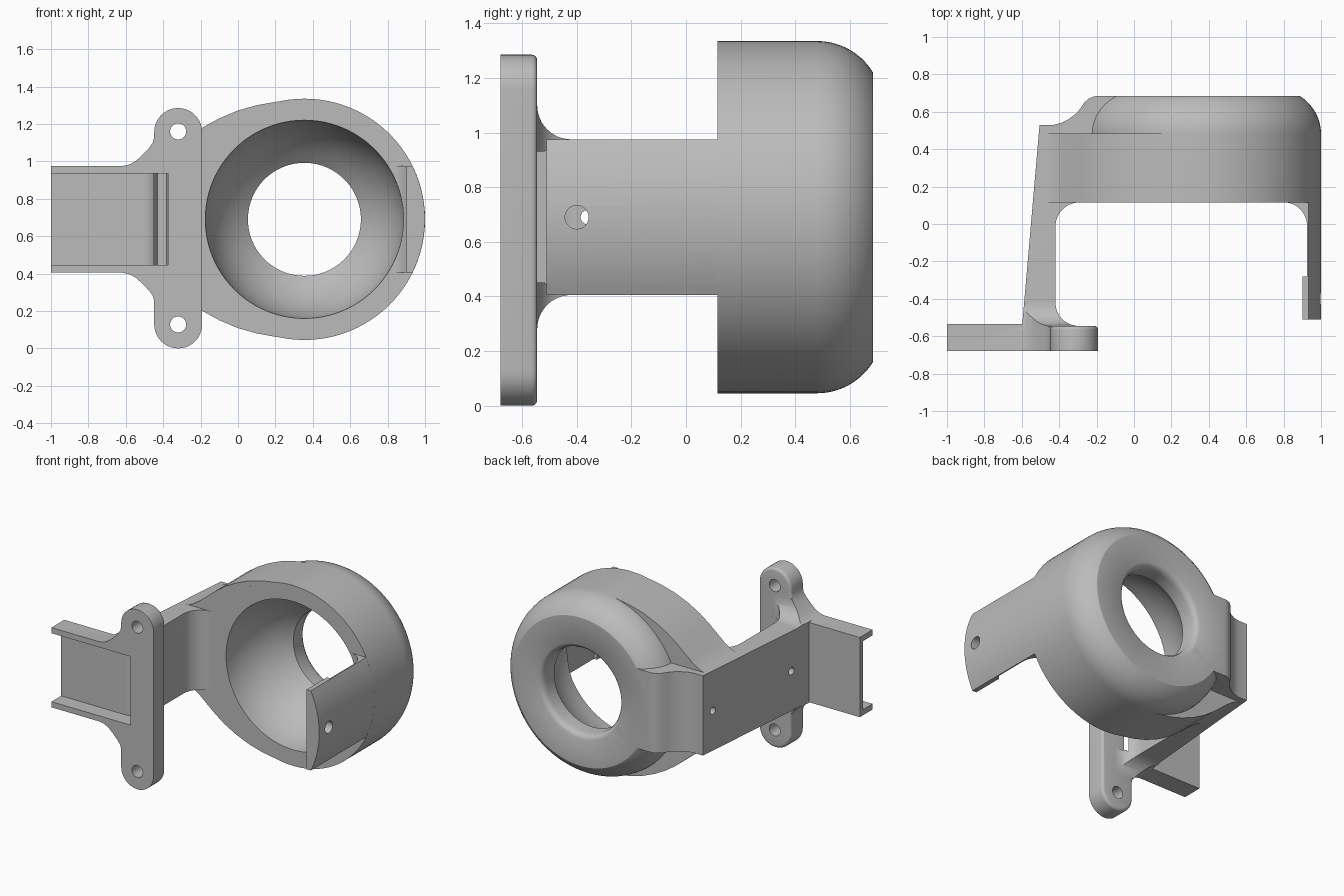
import bpy, bmesh
from math import sin, cos, pi, radians
from mathutils import Vector

cube = bpy.data.objects.get("Cube")
if cube:
    bpy.data.objects.remove(cube, do_unlink=True)

grey = bpy.data.materials.new("plain grey")
grey.use_nodes = True
colour = (0.5, 0.5, 0.5, 1)
grey.diffuse_color = colour
grey.node_tree.nodes["Principled BSDF"].inputs["Base Color"].default_value = colour

CX, CZ = 0.355, 0.69      # ring axis
R, BORE = 0.645, 0.53     # ring radii
HALF = 0.285              # half height of arm and tab
FRONT, BACK = 0.115, 0.685


def make(name, bm):
    bmesh.ops.recalc_face_normals(bm, faces=bm.faces)
    mesh = bpy.data.meshes.new(name)
    bm.to_mesh(mesh)
    bm.free()
    mesh.materials.append(grey)
    ob = bpy.data.objects.new(name, mesh)
    bpy.context.collection.objects.link(ob)
    return ob


def prism(name, pts, axis, lo, hi, bevel=0):
    """Extrude an outline along an axis, optionally rounding its far rim."""
    place = {"x": lambda a, b, t: (t, a, b),
             "y": lambda a, b, t: (a, t, b),
             "z": lambda a, b, t: (a, b, t)}[axis]
    bm = bmesh.new()
    face = bm.faces.new([bm.verts.new(place(a, b, lo)) for a, b in pts])
    out = bmesh.ops.extrude_face_region(bm, geom=[face])["geom"]
    top = [v for v in out if isinstance(v, bmesh.types.BMVert)]
    bmesh.ops.translate(bm, verts=top, vec=Vector(place(0, 0, hi - lo)))
    bmesh.ops.recalc_face_normals(bm, faces=bm.faces)
    if bevel:
        rim = [e for e in bm.edges if all(v in top for v in e.verts)]
        bmesh.ops.bevel(bm, geom=rim, offset=bevel, segments=4,
                        profile=0.5, affect="EDGES")
    return make(name, bm)


def arc(a, b, r, start, end, n=12):
    return [(a + r * cos(radians(start + (end - start) * i / n)),
             b + r * sin(radians(start + (end - start) * i / n))) for i in range(n + 1)]


def box(name, x, y, z):
    return prism(name, [(x[0], y[0]), (x[1], y[0]), (x[1], y[1]), (x[0], y[1])], "z", *z)


def rod(name, a, b, r, axis, lo, hi, n=32):
    return prism(name, arc(a, b, r, 0, 360, n)[:-1], axis, lo, hi)


def lathe(name, profile):
    """Revolve (y, radius) points about the ring axis."""
    bm = bmesh.new()
    vs = [bm.verts.new((CX + r, y, CZ)) for y, r in profile]
    es = [bm.edges.new(p) for p in zip(vs, vs[1:])]
    bmesh.ops.spin(bm, geom=vs + es, cent=(CX, 0, CZ), axis=(0, 1, 0),
                   angle=2 * pi, steps=96)
    bmesh.ops.remove_doubles(bm, verts=bm.verts, dist=1e-5)
    return make(name, bm)


def combine(ob, other, operation):
    mod = ob.modifiers.new(operation.lower(), "BOOLEAN")
    mod.operation, mod.solver, mod.object = operation, "EXACT", other
    bpy.context.view_layer.objects.active = ob
    bpy.ops.object.modifier_apply(modifier=mod.name)
    bpy.data.objects.remove(other, do_unlink=True)


def flip(pts):
    """Mirror an outline about the arm's middle height, in reverse order."""
    return [(a, 2 * CZ - b) for a, b in reversed(pts)]


# Ring housing with a rounded back shoulder
shoulder = arc(0.48, R - 0.24, 0.24, 90, 31.4, 14)
shoulder[-1] = (BACK, BORE)
body = lathe("bracket", [(FRONT, 0), (FRONT, R)] + shoulder + [(BACK, 0)])

# Flared web that runs from the ring to the arm
flare = [(CX, CZ + R - 0.002), (0.2, 1.318), (0.1, 1.3), (0, 1.272), (-0.1, 1.23),
         (-0.19, 1.18), (-0.26, 1.13), (-0.32, 1.08), (-0.38, 1.03), (-0.43, 0.995),
         (-0.47, 0.978), (-0.5, CZ + HALF - 0.002)]
web = prism("web", flare + flip(flare), "y", FRONT + 0.0005, 0.485)

# Mounting flange with rounded ends and concave shoulders
neck = [(-0.448, 1.13), (-0.455, 1.1), (-0.475, 1.072), (-0.51, 1.035), (-0.545, 1.003),
        (-0.58, 0.983), (-0.62, CZ + HALF)]
outline = (arc(-0.32, 1.157, 0.128, 0, 180, 20) + neck + flip(neck)
           + arc(-0.32, 0.128, 0.128, 180, 360, 20))
flange = prism("flange", outline, "y", -0.68, -0.545, 0.02)
channel = box("channel", (-1, -0.56), (-0.68, -0.535), (CZ - HALF, CZ + HALF))

# Arm: side profile with fillets, trimmed to its height and to the flange outline
swoop = [(-0.505, 0.53), (-0.43, 0.53), (-0.39, 0.54), (-0.35, 0.56), (-0.31, 0.59),
         (-0.285, 0.62), (-0.265, 0.65), (-0.24, 0.672), (-0.215, 0.682), (-0.19, 0.6845)]
side = ([(-0.603, -0.6)] + swoop + [(0, 0.6845), (0, FRONT + 0.001)]
        + arc(-0.29, FRONT - 0.129, 0.13, 90, 180)
        + arc(-0.295, -0.42, 0.125, 180, 270) + [(-0.295, -0.6)])
arm = prism("arm", side, "z", 0.2, 1.2)
upper = [(-0.65, CZ + HALF + 0.125)] + arc(-0.42, CZ + HALF + 0.125, 0.125, 180, 270)
upper += [(0.8, CZ + HALF)]
combine(arm, prism("trim", upper + flip(upper), "x", -0.8, 0.2), "INTERSECT")
wide = [(0.1, 1.3), (-0.448, 1.3)] + neck
combine(arm, prism("trim", wide + flip(wide), "y", -0.8, 0.8), "INTERSECT")

# Tab on the opposite side, curved outside and flat inside, with a small lip
inner = ([(0.9, -0.51), (1.1, -0.51), (1.1, 0.3), (0.8, 0.3)]
         + arc(0.8, FRONT - 0.124, 0.125, 90, 0) + [(0.925, -0.28), (0.9, -0.28)])
tab = prism("tab", inner, "z", CZ - HALF, CZ + HALF)
combine(tab, rod("trim", CX, CZ, R - 0.0005, "y", -0.6, 0.4, 96), "INTERSECT")

for part in (web, arm, flange, channel, tab):
    combine(body, part, "UNION")

# Bowl-shaped bore with a rounded back opening
bowl = [(-0.05, 0), (-0.05, BORE), (FRONT, BORE), (0.18, 0.525), (0.25, 0.51),
        (0.32, 0.485), (0.39, 0.45), (0.45, 0.405), (0.5, 0.36), (0.55, 0.302),
        (0.64, 0.302), (0.66, 0.307), (0.675, 0.317), (BACK, 0.335), (0.8, 0.335), (0.8, 0)]
combine(body, lathe("bore", bowl), "DIFFERENCE")

# Channel pocket, curving into a slot behind the flange
pocket = [(-1.1, -0.75), (-0.375, -0.75), (-0.375, -0.51), (-0.43, -0.51),
          (-0.442, -0.535), (-0.455, -0.557), (-0.475, -0.568), (-0.5, -0.57), (-1.1, -0.57)]
combine(body, prism("pocket", pocket, "z", 0.445, 0.935), "DIFFERENCE")
combine(body, box("slot", (-0.41, -0.1), (-0.546, -0.51), (0.45, 0.93)), "DIFFERENCE")

# Screw holes
for z in (0.128, 1.16):
    combine(body, rod("hole", -0.32, z, 0.043, "y", -0.8, -0.4), "DIFFERENCE")
combine(body, rod("hole", -0.4, CZ, 0.043, "x", 0.8, 1.2), "DIFFERENCE")
for y in (-0.36, 0.43):
    combine(body, rod("hole", y, CZ, 0.026, "x", -0.8, -0.3), "DIFFERENCE")

bpy.ops.object.select_all(action="DESELECT")
body.select_set(True)
bpy.context.view_layer.objects.active = body
bpy.ops.object.shade_smooth_by_angle(angle=radians(30))
